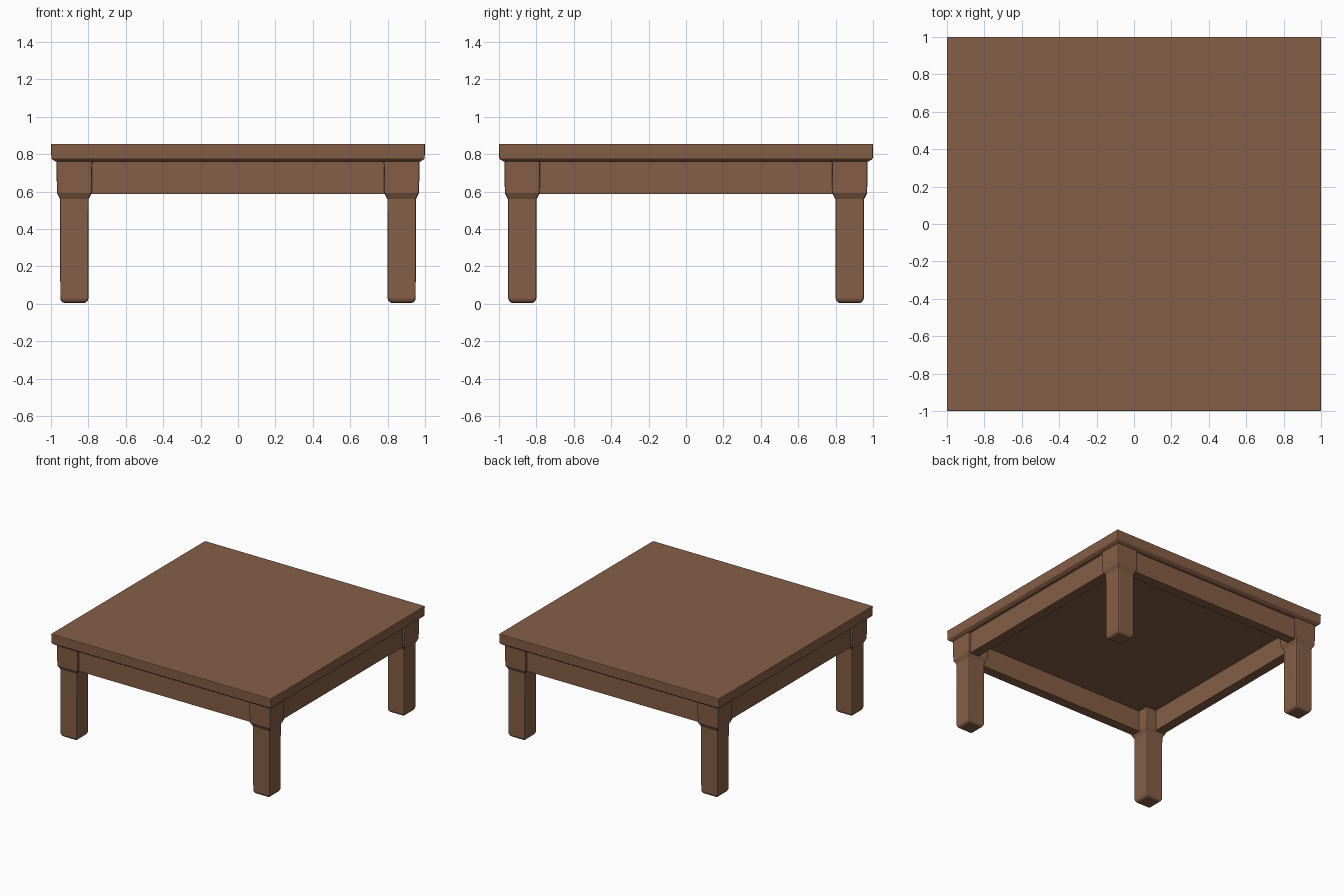
import bpy, bmesh

if "Cube" in bpy.data.objects:
    bpy.data.objects.remove(bpy.data.objects["Cube"])

wood = bpy.data.materials.new("brown wood")
wood.diffuse_color = (0.235, 0.113, 0.062, 1)
wood.use_nodes = True
wood.node_tree.nodes["Principled BSDF"].inputs["Base Color"].default_value = wood.diffuse_color


def loft(name, cx, cy, rings, bevel=0.0):
    """Stack of rectangles (half x, half y, z) joined into a closed solid."""
    bm = bmesh.new()
    loops = [[bm.verts.new((cx + sx * hx, cy + sy * hy, z))
              for sx, sy in ((-1, -1), (1, -1), (1, 1), (-1, 1))]
             for hx, hy, z in rings]
    bm.faces.new(loops[0][::-1])
    bm.faces.new(loops[-1])
    for a, b in zip(loops, loops[1:]):
        for i in range(4):
            j = (i + 1) % 4
            bm.faces.new((a[i], a[j], b[j], b[i]))
    me = bpy.data.meshes.new(name)
    bm.to_mesh(me)
    bm.free()
    me.materials.append(wood)
    ob = bpy.data.objects.new(name, me)
    bpy.context.collection.objects.link(ob)
    if bevel:
        mod = ob.modifiers.new("soft edges", 'BEVEL')
        mod.width = bevel
        mod.segments = 2
        mod.limit_method = 'ANGLE'
        mod.angle_limit = 0.6
    return ob


# Table top with a small chamfer on its lower edge
loft("table_top", 0, 0, [(0.975, 0.975, 0.76), (0.998, 0.998, 0.775),
                         (1.0, 1.0, 0.855)], 0.005)

# Legs: rounded foot, straight shaft, flared corner block under the top
profile = [(0.062, 0.005), (0.075, 0.022), (0.077, 0.56), (0.093, 0.592),
           (0.096, 0.765)]
for sx, side in ((-1, "left"), (1, "right")):
    for sy, end in ((-1, "front"), (1, "back")):
        loft(f"{end}_{side}_leg", sx * 0.875, sy * 0.875,
             [(h, h, z) for h, z in profile], 0.008)

# Apron boards between the legs
for s, front, side in ((-1, "front", "left"), (1, "back", "right")):
    loft(f"{front}_apron", 0, s * 0.91, [(0.85, 0.04, 0.587), (0.85, 0.04, 0.765)])
    loft(f"{side}_apron", s * 0.91, 0, [(0.04, 0.85, 0.587), (0.04, 0.85, 0.765)])
